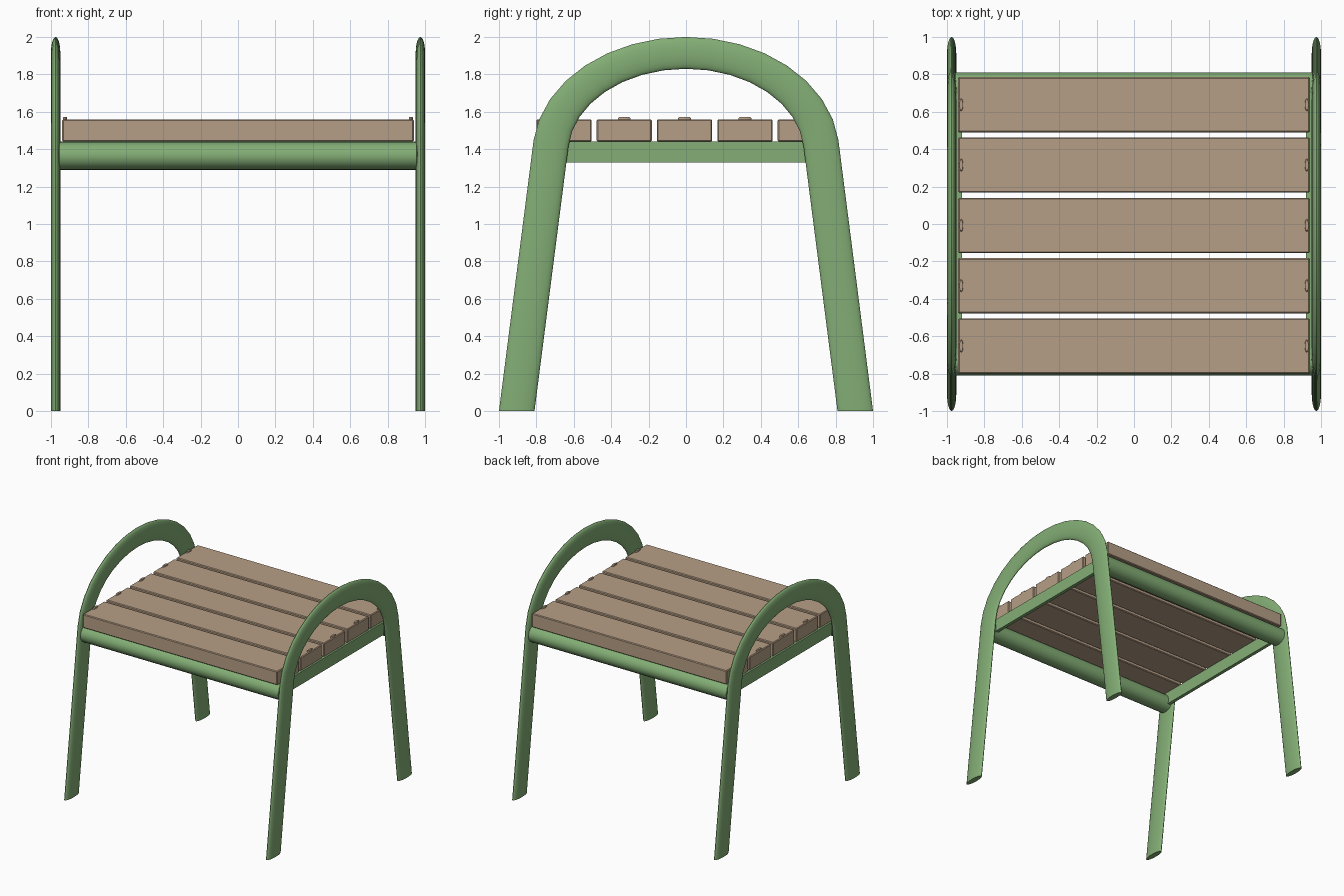
import bpy, bmesh, math
from mathutils import Vector

if "Cube" in bpy.data.objects:
    bpy.data.objects.remove(bpy.data.objects["Cube"])


def material(name, rgb):
    m = bpy.data.materials.new(name)
    m.diffuse_color = (*rgb, 1)
    m.use_nodes = True
    m.node_tree.nodes["Principled BSDF"].inputs["Base Color"].default_value = m.diffuse_color
    return m


GREEN = material("green paint", (0.227, 0.42, 0.178))
WOOD = material("tan wood", (0.47, 0.345, 0.238))


def finish(name, bm, mat, smooth=False):
    bmesh.ops.recalc_face_normals(bm, faces=bm.faces)
    me = bpy.data.meshes.new(name)
    bm.to_mesh(me)
    bm.free()
    me.materials.append(mat)
    ob = bpy.data.objects.new(name, me)
    bpy.context.collection.objects.link(ob)
    if smooth:
        bpy.ops.object.select_all(action='DESELECT')
        bpy.context.view_layer.objects.active = ob
        ob.select_set(True)
        bpy.ops.object.shade_smooth_by_angle(angle=math.radians(35))
    return ob


def loft(name, rings, mat):
    # skin a list of equal-length rings and cap both ends
    bm = bmesh.new()
    vs = [[bm.verts.new(p) for p in r] for r in rings]
    n = len(vs[0])
    for a, b in zip(vs, vs[1:]):
        for i in range(n):
            j = (i + 1) % n
            bm.faces.new((a[i], a[j], b[j], b[i]))
    bm.faces.new(vs[0])
    bm.faces.new(vs[-1])
    return finish(name, bm, mat, True)


def box(name, lo, hi, mat, bevel=0.0):
    bm = bmesh.new()
    bmesh.ops.create_cube(bm, size=1)
    for v in bm.verts:
        v.co = [(l + h) / 2 + c * (h - l) for l, h, c in zip(lo, hi, v.co)]
    if bevel:
        bmesh.ops.bevel(bm, geom=bm.edges[:], offset=bevel, segments=1, affect='EDGES')
    return finish(name, bm, mat)


SIDES = 24
ANGLES = [2 * math.pi * i / SIDES for i in range(SIDES)]

# side frames: straight splayed legs joined by an elliptical arch
t0, steps = math.radians(5.6), 16
path = [(-0.905, 0.0)]
for i in range(steps + 1):
    t = math.pi - t0 - (math.pi - 2 * t0) * i / steps
    path.append((0.725 * math.cos(t), 1.38 + 0.535 * math.sin(t)))
path.append((0.905, 0.0))

for side, label in ((-1, "left"), (1, "right")):
    rings = []
    for k, (y, z) in enumerate(path):
        if k in (0, len(path) - 1):
            n = Vector((-1 if k == 0 else 1, 0))   # feet cut flat on the ground
        else:
            p = Vector((y, z))
            d = ((p - Vector(path[k - 1])).normalized()
                 + (Vector(path[k + 1]) - p).normalized()).normalized()
            n = Vector((-d.y, d.x))
        rings.append([(side * 0.975 + 0.025 * math.cos(a),
                       y + 0.095 * n.x * math.sin(a),
                       z + 0.085 * n.y * math.sin(a)) for a in ANGLES])
    loft(label + "_frame", rings, GREEN)

    # flat rail under the slat ends
    x0, x1 = sorted((side * 0.92, side * 0.95))
    box(label + "_rail", (x0, -0.70, 1.33), (x1, 0.70, 1.44), GREEN)

# front and back cross tubes
for y, label in ((-0.73, "front"), (0.73, "back")):
    rings = [[(x, y + 0.08 * s * math.cos(a), 1.365 + 0.075 * s * math.sin(a)) for a in ANGLES]
             for x, s in ((-0.962, 0.8), (-0.955, 1), (0.955, 1), (0.962, 0.8))]
    loft(label + "_cross_tube", rings, GREEN)

# five seat slats with a low bolt head at each end
for i in range(5):
    y = -0.80 + 0.3225 * i
    box(f"slat_{i + 1}", (-0.94, y, 1.44), (0.94, y + 0.295, 1.56), WOOD, 0.006)
    for side in (-1, 1):
        yc = y + 0.1475
        rings = [[(side * 0.924 + 0.011 * s * math.cos(a), yc + 0.034 * s * math.sin(a), z)
                  for a in ANGLES[::2]]
                 for z, s in ((1.55, 1), (1.566, 1), (1.571, 0.85))]
        loft(f"bolt_{i + 1}_{'left' if side < 0 else 'right'}", rings, WOOD)
